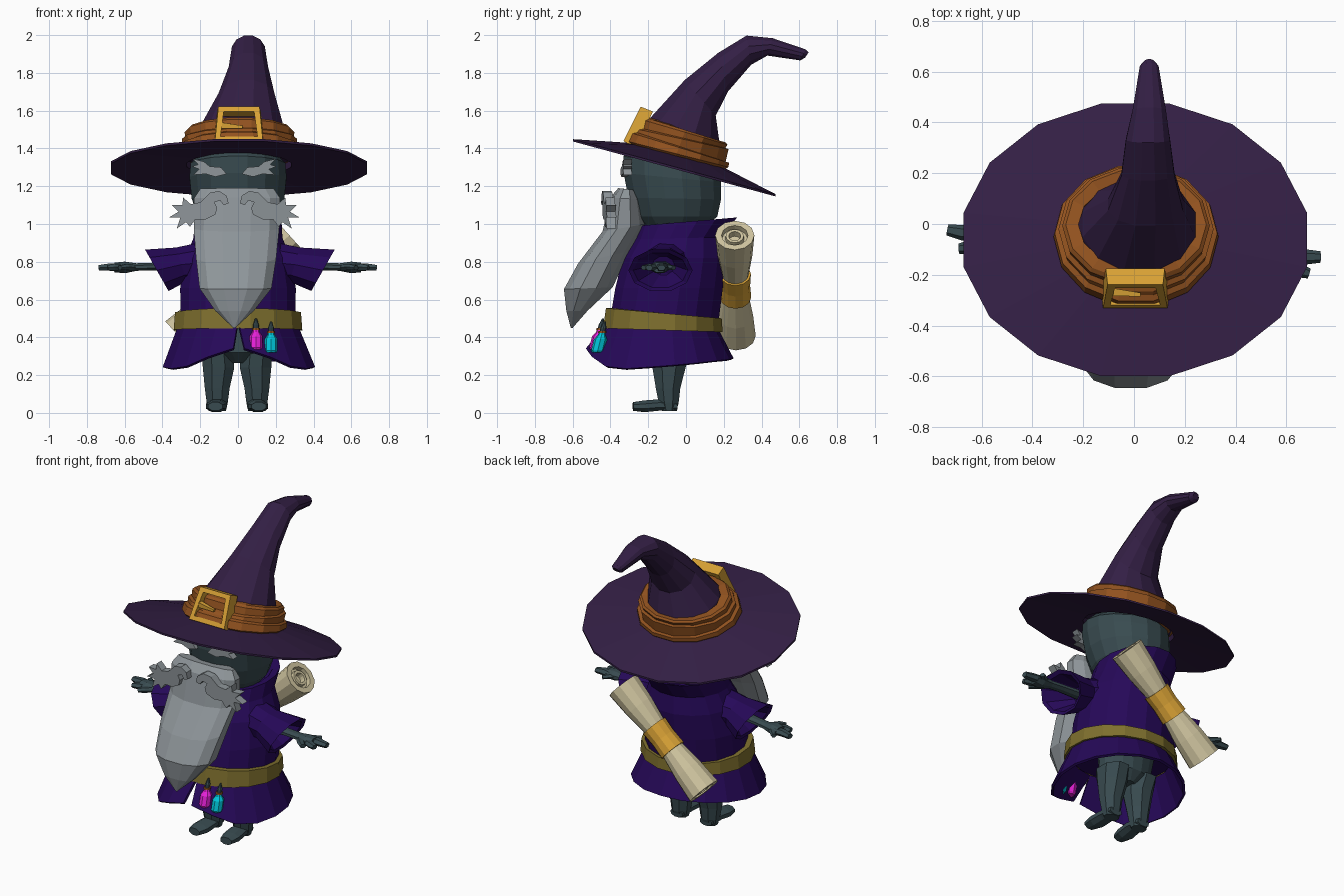
import bpy, bmesh, math
from mathutils import Vector as V

if "Cube" in bpy.data.objects:
    bpy.data.objects.remove(bpy.data.objects["Cube"])

def mat(name, r, g, b):
    m = bpy.data.materials.new(name)
    m.diffuse_color = (r, g, b, 1)
    m.use_nodes = True
    m.node_tree.nodes["Principled BSDF"].inputs["Base Color"].default_value = m.diffuse_color
    return m

SKIN = mat("dark teal skin", .040, .070, .080)
HAT = mat("hat purple", .033, .0135, .058)
ROBE = mat("robe violet", .019, .0025, .098)
BELT = mat("olive belt", .21, .16, .027)
GOLD = mat("gold", .69, .36, .036)
LEATHER = mat("brown leather", .29, .086, .014)
HAIR = mat("grey hair", .27, .30, .32)
PAPER = mat("parchment", .63, .56, .35)
PINK = mat("magenta glass", .80, .015, .70)
CYAN = mat("cyan glass", .0, .56, .70)

def finish(name, bm, material):
    bmesh.ops.recalc_face_normals(bm, faces=bm.faces[:])
    me = bpy.data.meshes.new(name)
    bm.to_mesh(me)
    bm.free()
    me.materials.append(material)
    ob = bpy.data.objects.new(name, me)
    bpy.context.collection.objects.link(ob)
    return ob

def loft(name, rings, material, loop=False, closed=True, cap=True):
    """Skin a list of point rings."""
    bm = bmesh.new()
    rows = [[bm.verts.new(p) for p in r] for r in rings]
    pairs = list(zip(rows, rows[1:])) + ([(rows[-1], rows[0])] if loop else [])
    n = len(rows[0])
    for a, b in pairs:
        for i in range(n if closed else n - 1):
            j = (i + 1) % n
            bm.faces.new((a[i], a[j], b[j], b[i]))
    if cap and closed and not loop:
        bm.faces.new(rows[0])
        bm.faces.new(rows[-1])
    return finish(name, bm, material)

def ring(c, u, v, n, phase=0.0, sq=1.0):
    """Oval; sq below 1 makes it boxier."""
    c, u, v = V(c), V(u), V(v)
    p = lambda k: math.copysign(abs(k) ** sq, k)
    return [c + u * p(math.sin(t)) + v * p(math.cos(t))
            for t in (2 * math.pi * (i + phase) / n for i in range(n))]

def sec(fy, fz, by, bz, hw, cx=0.0, n=16, sq=1.0):
    """Oval from a front point, a back point and a half width."""
    f, b = V((cx, fy, fz)), V((cx, by, bz))
    return ring((f + b) / 2, (hw, 0, 0), (f - b) / 2, n, .5, sq)

def tube(name, pts, radii, material, n=8, flat=1.0, side=(0, 1, 0)):
    """Round or flattened limb along a path."""
    pts = [V(p) for p in pts]
    rings = []
    for i, p in enumerate(pts):
        d = (pts[min(i + 1, len(pts) - 1)] - pts[max(i - 1, 0)]).normalized()
        u = (V(side) - d * d.dot(V(side))).normalized()
        rings.append(ring(p, u * radii[i], d.cross(u) * radii[i] * flat, n, .5))
    return loft(name, rings, material)

def plate(name, outline, y, thick, s, slope, material):
    """Flat cut-out facing the front; s mirrors it around x = -0.02."""
    bm = bmesh.new()
    f = bm.faces.new([bm.verts.new((-.02 + s * d, y + slope * d, z)) for d, z in outline])
    new = bmesh.ops.extrude_face_region(bm, geom=[f])["geom"]
    bmesh.ops.translate(bm, vec=(0, thick, 0),
                        verts=[g for g in new if isinstance(g, bmesh.types.BMVert)])
    return finish(name, bm, material)

# Hat: drooping cone, brim, wrinkled band
loft("hat_cone", [sec(-.29, 1.42, .20, 1.28, .27, .005, 12), sec(-.19, 1.57, .185, 1.42, .23, .02, 12),
                  sec(-.01, 1.765, .16, 1.57, .153, .045, 12), sec(.17, 1.91, .225, 1.70, .108, .055, 12),
                  sec(.32, 2.0, .345, 1.84, .09, .055, 12), sec(.46, 1.985, .43, 1.89, .068, .06, 12),
                  sec(.635, 1.925, .605, 1.865, .038, .06, 12), sec(.65, 1.91, .63, 1.88, .02, .06, 12)], HAT)
loft("hat_brim", [sec(-.29, 1.43, .21, 1.295, .28, .005), sec(-.61, 1.452, .485, 1.155, .69, .005),
                  sec(-.61, 1.44, .485, 1.143, .69, .005), sec(-.30, 1.375, .21, 1.25, .28, .005)],
     HAT, loop=True)
band = []
for t, o, tilt in ((0, .01, 0), (.1, .03, 0), (.34, .03, .012), (.38, .01, .012), (.66, .022, -.014),
                   (.7, .004, -.014), (.92, .012, 0), (1, 0, 0), (1, -.05, 0), (0, -.05, 0)):
    band.append(sec(-.31 + .09 * t - o, 1.43 + .135 * t + tilt, .20 + .015 * t + o, 1.285 + .145 * t - tilt,
                    .297 - .02 * t + o, .008, 14))
loft("hat_band", band, LEATHER, loop=True)

# Buckle: tilted, slightly tapered frame with a prong
up, out, mid = V((0, .45, .89)), V((0, -.89, .45)), V((.005, -.255, 1.515))
def rect(w, h, d):
    return [mid + V((x * (w - z * .009), 0, 0)) + up * z * h + out * d
            for x, z in ((-1, -1), (1, -1), (1, 1), (-1, 1))]
loft("buckle_frame", [rect(.125, .108, -.035), rect(.118, .102, .034), rect(.089, .074, .034), rect(.094, .078, -.035)],
     GOLD, loop=True)
tube("buckle_prong", [mid + V((-.09, 0, 0)) + out * .015, mid + up * -.012 + V((.02, 0, 0)) + out * .02],
     [.022, .01], GOLD, 4)

# Head
loft("head", [sec(-.2, .96, .08, .96, .15), sec(-.28, 1.04, .17, 1.04, .215), sec(-.31, 1.14, .19, 1.13, .25),
              sec(-.335, 1.27, .19, 1.22, .262), sec(-.335, 1.36, .18, 1.27, .255),
              sec(-.27, 1.42, .14, 1.31, .2)], SKIN)

# Beard
def bsec(fy, fz, by, bz, hw, cx):
    return sec(fy, fz, by, bz, hw, cx, 12, .85)
loft("beard", [bsec(-.36, 1.19, -.27, 1.18, .2, -.005), bsec(-.405, 1.14, -.24, 1.13, .235, -.005),
               bsec(-.445, .96, -.215, 1.0, .233, -.008), bsec(-.575, .79, -.29, .86, .218, -.01),
               bsec(-.65, .655, -.385, .665, .196, -.013), bsec(-.635, .54, -.52, .54, .105, -.018),
               bsec(-.61, .45, -.60, .45, .006, -.02)], HAIR)

# Moustache and eyebrows
tache = [(.03, 1.11), (.04, 1.15), (.08, 1.175), (.13, 1.165), (.18, 1.115), (.23, 1.105), (.27, 1.14), (.275, 1.10),
         (.33, 1.10), (.295, 1.065), (.345, 1.035), (.285, 1.035), (.305, .975), (.255, 1.01), (.235, .985),
         (.205, 1.025), (.15, 1.025), (.10, 1.05), (.09, 1.085), (.105, 1.115), (.075, 1.125), (.055, 1.10)]
brow = [(.04, 1.265), (.07, 1.30), (.13, 1.305), (.16, 1.33), (.22, 1.345), (.19, 1.315), (.225, 1.305),
        (.185, 1.29), (.215, 1.26), (.15, 1.265), (.10, 1.25)]
for s, side in ((-1, "left"), (1, "right")):
    plate("moustache_" + side, tache, -.452, .05, s, .1, HAIR)
    plate("eyebrow_" + side, brow, -.352, .045, s, .1, HAIR)

# Robe body with flared collar
loft("robe_body", [sec(-.41, .48, .175, .46, .31), sec(-.38, .66, .2, .66, .312), sec(-.34, .82, .215, .82, .285),
                   sec(-.28, .92, .2, .93, .24), sec(-.26, .99, .275, 1.035, .235),
                   sec(-.22, .99, .23, 1.02, .19), sec(-.2, .95, .16, .96, .17)], ROBE)

# Skirt with raised front hem and a slit
def hem(deg):
    keys = ((0, .345), (22, .30), (34, .25), (60, .23), (90, .243), (140, .273), (180, .285))
    for (a, x), (b, y) in zip(keys, keys[1:]):
        if deg <= b:
            return x + (y - x) * (deg - a) / (b - a)
top, low = [], []
for i in range(19):
    k = i / 18
    a, b = math.tau * k, math.radians(4 + 352 * k)
    deg = min(math.degrees(b), 360 - math.degrees(b))
    top.append((.312 * math.sin(a), -.125 - .283 * math.cos(a), .465 + .012 * math.cos(a)))
    low.append((.005 + .40 * math.sin(b), -.14 - .385 * math.cos(b), hem(deg)))
skirt = loft("robe_skirt", [top, low], ROBE, closed=False)
sol = skirt.modifiers.new("thickness", "SOLIDIFY")
sol.thickness, sol.offset = .016, 0

# Belt
loft("belt", [sec(-.445, .448, .2, .428, .347), sec(-.43, .555, .195, .50, .34),
              sec(-.39, .555, .16, .50, .30), sec(-.428, .45, .178, .43, .33)], BELT, loop=True)

# Sleeves, arms and hands
for s, side, dx, dy in ((-1, "left", -.02, .05), (1, "right", 0, 0)):
    def P(x, y, z):
        return (s * x, y + dy * (x - .2) / .25, z)
    def sleeve_ring(x, y, z, u, lean, h):
        return ring(P(x + (dx if x > .35 else 0), y, z), (0, u, 0), (s * lean, 0, h), 10, .5)
    loft("sleeve_" + side, [sleeve_ring(.15, -.08, .80, .14, -.03, .125), sleeve_ring(.30, -.12, .785, .115, .03, .095),
                            sleeve_ring(.45, -.135, .755, .17, .065, .115), sleeve_ring(.44, -.135, .755, .145, .055, .095),
                            sleeve_ring(.31, -.12, .78, .06, .02, .05)], ROBE)
    tube("arm_" + side, [P(.2, -.12, .78), P(.45, -.125, .775), P(.54, -.13, .772), P(.60, -.14, .77), P(.65, -.14, .77)],
         [.045, .036, .036, .055, .046], SKIN, 8, .6)
    for k, (bx, by, ex, ey, r) in enumerate(((.62, -.12, .735, -.13, .03), (.62, -.165, .69, -.195, .027),
                                             (.56, -.155, .625, -.225, .025), (.58, -.12, .65, -.065, .022))):
        m = ((bx + ex) / 2, (by + ey) / 2 - .005, .772)
        tube(f"finger_{side}_{k}", [P(bx, by, .77), P(*m), P(ex, ey, .768)], [r, r, r * .75], SKIN, 6, .75)

# Hips, legs and feet
loft("hips", [sec(-.15, .265, -.02, .265, .05), sec(-.21, .32, .03, .32, .17),
              sec(-.2, .46, .05, .46, .19)], SKIN)
for s, side in ((-1, "left"), (1, "right")):
    cx = -.005 + s * .105
    loft("leg_" + side, [sec(-.20, .33, .04, .33, .09, cx, 8), sec(-.185, .24, .005, .24, .09, cx - s * .007, 8),
                         sec(-.165, .13, -.025, .13, .071, cx, 8), sec(-.15, .06, -.035, .05, .06, cx, 8),
                         sec(-.13, .01, -.05, .01, .05, cx, 8)], SKIN)
    tube("foot_" + side, [(cx, -.045, .035), (cx, -.14, .042), (cx + s * .006, -.22, .035), (cx + s * .01, -.28, .034)],
         [.045, .056, .058, .042], SKIN, 8, .58, (1, 0, 0))

# Scroll across the back, rolled ends, gold wrap
A, B = V((-.315, .265, .408)), V((.272, .258, .94))
ax = (B - A).normalized()
side_v, depth_v = ax.cross(V((0, 1, 0))), V((0, 1, 0))
def roll(t, r, off=0.0):
    return ring(A.lerp(B, t) + ax * off, side_v * r, depth_v * r, 12)
end = ((.012, -.04), (.03, -.04), (.032, -.005), (.048, -.005), (.05, -.03), (.068, -.03), (.07, 0), (.104, 0))
loft("scroll", [roll(0, r, -o) for r, o in end] + [roll(.2, .092), roll(.4, .07), roll(.6, .07), roll(.8, .092)]
     + [roll(1, r, o) for r, o in reversed(end)], PAPER)
loft("scroll_wrap", [roll(.385, .07), roll(.385, .083), roll(.5, .078), roll(.615, .083), roll(.615, .07)], GOLD)

# Potion bottles hanging from the belt
for name, x, y, z, m in (("pink", .095, -.48, .335, PINK), ("cyan", .175, -.47, .32, CYAN)):
    def slices(prof):
        return [ring((x, y + h * .25, z + h), (r, 0, 0), (0, r, 0), 8) for h, r in prof]
    loft("bottle_" + name, slices(((0, .028), (.01, .035), (.07, .035), (.092, .02), (.108, .018))), m)
    loft("bottle_ring_" + name, slices(((.104, .014), (.104, .022), (.114, .022), (.114, .014))), LEATHER)
    loft("bottle_stopper_" + name, slices(((.108, .014), (.13, .016), (.165, .005))), SKIN)
